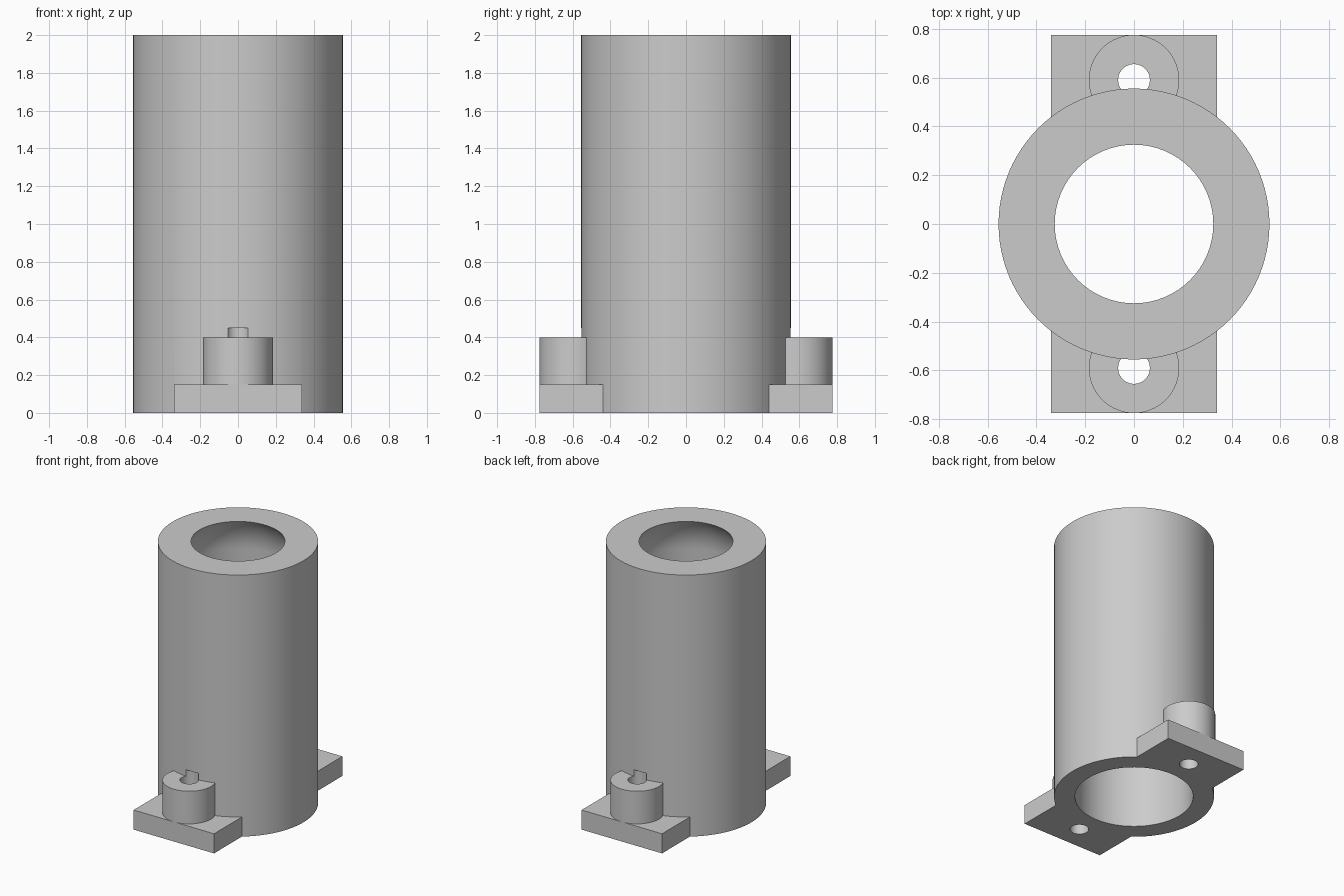
import bpy, bmesh, math
from mathutils import Matrix

cube = bpy.data.objects.get("Cube")
if cube:
    bpy.data.objects.remove(cube, do_unlink=True)

grey = bpy.data.materials.new("plain grey")
grey.use_nodes = True
colour = (0.6, 0.6, 0.6, 1)
grey.diffuse_color = colour
grey.node_tree.nodes["Principled BSDF"].inputs["Base Color"].default_value = colour


def finish(name, bm):
    bmesh.ops.recalc_face_normals(bm, faces=bm.faces)
    mesh = bpy.data.meshes.new(name)
    bm.to_mesh(mesh)
    bm.free()
    mesh.materials.append(grey)
    obj = bpy.data.objects.new(name, mesh)
    bpy.context.collection.objects.link(obj)
    return obj


def cylinder(name, radius, z0, z1, y=0, sides=64):
    bm = bmesh.new()
    bmesh.ops.create_cone(bm, cap_ends=True, segments=sides, radius1=radius, radius2=radius,
                          depth=z1 - z0, matrix=Matrix.Translation((0, y, (z0 + z1) / 2)))
    return finish(name, bm)


def box(name, x, y0, y1, z1):
    bm = bmesh.new()
    place = Matrix.Translation((0, (y0 + y1) / 2, z1 / 2))
    bmesh.ops.create_cube(bm, size=1, matrix=place @ Matrix.Diagonal((2 * x, y1 - y0, z1, 1)))
    return finish(name, bm)


def lathe(name, profile, sides=64):
    bm = bmesh.new()
    rings = []
    for r, z in profile:
        rings.append([bm.verts.new((r * math.cos(a), r * math.sin(a), z))
                      for a in (2 * math.pi * i / sides for i in range(sides))])
    for low, high in zip(rings, rings[1:]):
        for i in range(sides):
            j = (i + 1) % sides
            bm.faces.new((low[i], low[j], high[j], high[i]))
    bm.faces.new(rings[0])
    bm.faces.new(rings[-1])
    return finish(name, bm)


def combine(target, other, operation):
    mod = target.modifiers.new(operation.lower(), "BOOLEAN")
    mod.operation = operation
    mod.solver = "EXACT"
    mod.object = other
    bpy.context.view_layer.objects.active = target
    bpy.ops.object.modifier_apply(modifier=mod.name)
    bpy.data.objects.remove(other, do_unlink=True)


# Outer tube
body = cylinder("flanged_tube", 0.555, 0, 2, sides=96)

# Mounting tabs and bosses, front and back
for side in (-1, 1):
    y0, y1 = sorted((side * 0.425, side * 0.775))
    combine(body, box("mounting_tab", 0.34, y0, y1, 0.15), "UNION")
    combine(body, cylinder("screw_boss", 0.185, 0.05, 0.4, side * 0.59), "UNION")

# Bore, narrowing through a spherical shoulder to the top opening
bore_radius, dome_z = 0.41, 1.75
profile = [(bore_radius, -0.1)]
steps = 14
top_angle = math.asin((2 - dome_z) / bore_radius)
for i in range(steps + 1):
    a = top_angle * i / steps
    profile.append((bore_radius * math.cos(a), dome_z + bore_radius * math.sin(a)))
profile.append((profile[-1][0], 2.1))
combine(body, lathe("bore_cutter", profile), "DIFFERENCE")

# Screw holes, which also notch the tube wall
for side in (-1, 1):
    combine(body, cylinder("hole_cutter", 0.065, -0.1, 0.45, side * 0.59, 48), "DIFFERENCE")

bpy.ops.object.select_all(action="DESELECT")
body.select_set(True)
bpy.context.view_layer.objects.active = body
bpy.ops.object.shade_smooth_by_angle(angle=math.radians(30))
